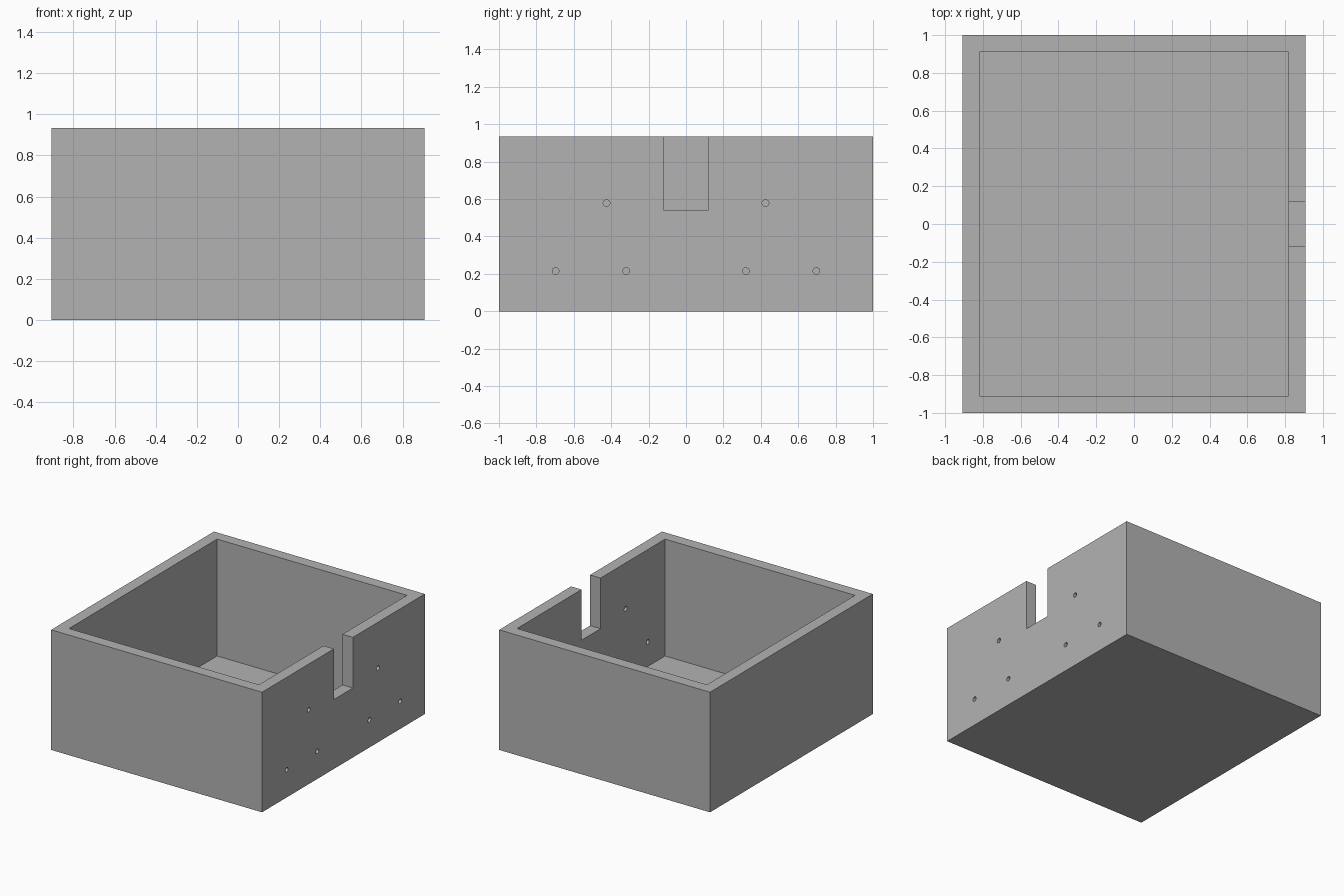
import bpy
import bmesh
import math

if "Cube" in bpy.data.objects:
    bpy.data.objects.remove(bpy.data.objects["Cube"], do_unlink=True)

HALF_X, HALF_Y, HEIGHT = 0.907, 1.0, 0.934
WALL, FLOOR = 0.09, 0.025
WALL_X = HALF_X - WALL / 2          # centre of the drilled side wall

grey = bpy.data.materials.new("plain grey")
grey.use_nodes = True
colour = (0.45, 0.45, 0.45, 1)
grey.diffuse_color = colour
grey.node_tree.nodes["Principled BSDF"].inputs["Base Color"].default_value = colour


def box(name, center, size):
    bpy.ops.mesh.primitive_cube_add(size=1, location=center)
    obj = bpy.context.object
    obj.name = name
    obj.scale = size
    bpy.ops.object.transform_apply(location=True, rotation=True, scale=True)
    obj.data.materials.append(grey)
    return obj


def cut(target, cutter):
    cutter.hide_render = True
    mod = target.modifiers.new("cut", "BOOLEAN")
    mod.operation = "DIFFERENCE"
    mod.solver = "EXACT"
    mod.object = cutter
    bpy.context.view_layer.objects.active = target
    bpy.ops.object.modifier_apply(modifier=mod.name)
    bpy.data.objects.remove(cutter, do_unlink=True)


# Open box: inset the top face and sink it to the floor
tray = box("open_box", (0, 0, HEIGHT / 2), (2 * HALF_X, 2 * HALF_Y, HEIGHT))
bm = bmesh.new()
bm.from_mesh(tray.data)
top = max(bm.faces, key=lambda f: f.calc_center_median().z)
bmesh.ops.inset_region(bm, faces=[top], thickness=WALL, use_even_offset=True)
pit = bmesh.ops.extrude_face_region(bm, geom=[top])
bmesh.ops.delete(bm, geom=[top], context="FACES_ONLY")
for v in pit["geom"]:
    if isinstance(v, bmesh.types.BMVert):
        v.co.z = FLOOR
bmesh.ops.recalc_face_normals(bm, faces=bm.faces)
bm.to_mesh(tray.data)
bm.free()

# Cable notch in the rim of the side wall
NOTCH_Z = 0.54
cut(tray, box("notch_cutter", (WALL_X, 0, NOTCH_Z + 0.5), (0.2, 0.234, 1)))

# Mirrored screw holes through the same wall
for y, z in ((0.425, 0.578), (0.697, 0.215), (0.32, 0.215)):
    for side in (-1, 1):
        bpy.ops.mesh.primitive_cylinder_add(
            vertices=24, radius=0.018, depth=0.2,
            location=(WALL_X, side * y, z), rotation=(0, math.pi / 2, 0))
        drill = bpy.context.object
        drill.name = "hole_cutter"
        drill.data.materials.append(grey)
        cut(tray, drill)

bpy.ops.object.select_all(action="DESELECT")
tray.select_set(True)
bpy.context.view_layer.objects.active = tray
bpy.ops.object.shade_smooth_by_angle(angle=math.radians(30))
